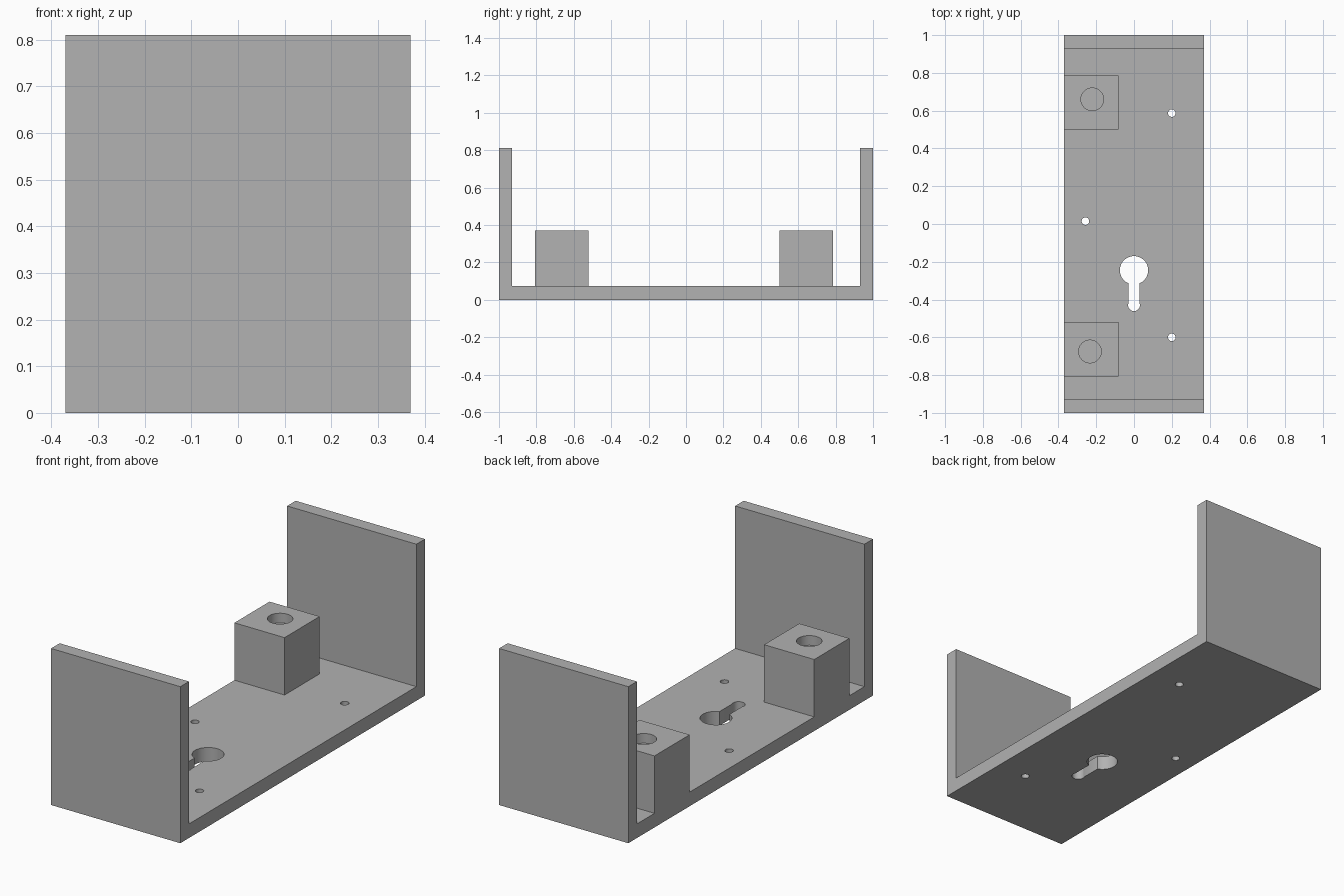
import bpy
import bmesh
from math import radians

if "Cube" in bpy.data.objects:
    bpy.data.objects.remove(bpy.data.objects["Cube"], do_unlink=True)

# Overall dimensions
HALF_W, HALF_L, HEIGHT = 0.37, 1.0, 0.81
FLOOR, WALL = 0.073, 0.07
BLOCK_W, BLOCK_TOP, BORE_DEPTH = 0.287, 0.37, 0.05

grey = bpy.data.materials.new("plain_grey")
grey.use_nodes = True
COLOUR = (0.445, 0.445, 0.445, 1)
grey.diffuse_color = COLOUR
grey.node_tree.nodes["Principled BSDF"].inputs["Base Color"].default_value = COLOUR


def make_object(name, bm):
    bmesh.ops.recalc_face_normals(bm, faces=bm.faces)
    mesh = bpy.data.meshes.new(name)
    bm.to_mesh(mesh)
    bm.free()
    mesh.materials.append(grey)
    obj = bpy.data.objects.new(name, mesh)
    bpy.context.collection.objects.link(obj)
    return obj


def box(name, x0, x1, y0, y1, z0, z1):
    bm = bmesh.new()
    bmesh.ops.create_cube(bm, size=1)
    bmesh.ops.scale(bm, vec=(x1 - x0, y1 - y0, z1 - z0), verts=bm.verts)
    bmesh.ops.translate(bm, vec=((x0 + x1) / 2, (y0 + y1) / 2, (z0 + z1) / 2), verts=bm.verts)
    return make_object(name, bm)


def cylinder(name, x, y, radius, z0, z1, sides=48):
    bm = bmesh.new()
    bmesh.ops.create_cone(bm, cap_ends=True, segments=sides, radius1=radius,
                          radius2=radius, depth=z1 - z0)
    bmesh.ops.translate(bm, vec=(x, y, (z0 + z1) / 2), verts=bm.verts)
    return make_object(name, bm)


def cut(target, cutter):
    cutter.hide_render = True
    mod = target.modifiers.new("cut", "BOOLEAN")
    mod.operation, mod.solver, mod.object = "DIFFERENCE", "EXACT", cutter
    bpy.ops.object.select_all(action="DESELECT")
    bpy.context.view_layer.objects.active = target
    target.select_set(True)
    bpy.ops.object.modifier_apply(modifier=mod.name)
    bpy.data.objects.remove(cutter, do_unlink=True)


def smooth_bores(obj):
    bpy.ops.object.select_all(action="DESELECT")
    bpy.context.view_layer.objects.active = obj
    obj.select_set(True)
    bpy.ops.object.shade_smooth_by_angle(angle=radians(30))


# U-shaped bracket: side profile extruded across the width
inner = HALF_L - WALL
profile = [(-HALF_L, 0), (HALF_L, 0), (HALF_L, HEIGHT), (inner, HEIGHT),
           (inner, FLOOR), (-inner, FLOOR), (-inner, HEIGHT), (-HALF_L, HEIGHT)]
bm = bmesh.new()
face = bm.faces.new([bm.verts.new((-HALF_W, y, z)) for y, z in profile])
side = bmesh.ops.extrude_face_region(bm, geom=[face])
bmesh.ops.translate(bm, vec=(2 * HALF_W, 0, 0),
                    verts=[v for v in side["geom"] if isinstance(v, bmesh.types.BMVert)])
bracket = make_object("bracket", bm)

# Keyhole slot and screw holes through the floor
low, high = -0.1, FLOOR + 0.1
cut(bracket, cylinder("keyhole_head", 0, -0.245, 0.075, low, high))
cut(bracket, box("keyhole_slot", -0.028, 0.028, -0.43, -0.245, low, high))
cut(bracket, cylinder("keyhole_end", 0, -0.43, 0.031, low, high))
for x, y in [(0.2, 0.587), (0.2, -0.6), (-0.257, 0.015)]:
    cut(bracket, cylinder("screw_hole", x, y, 0.02, low, high, 32))
smooth_bores(bracket)

# Mounting blocks with shallow round sockets
for name, y0, bore_x, bore_y in [("front_block", -0.807, -0.233, -0.675),
                                 ("back_block", 0.499, -0.221, 0.66)]:
    block = box(name, -HALF_W, -HALF_W + BLOCK_W, y0, y0 + BLOCK_W, FLOOR, BLOCK_TOP)
    cut(block, cylinder("socket", bore_x, bore_y, 0.06, BLOCK_TOP - BORE_DEPTH, BLOCK_TOP + 0.1))
    smooth_bores(block)
